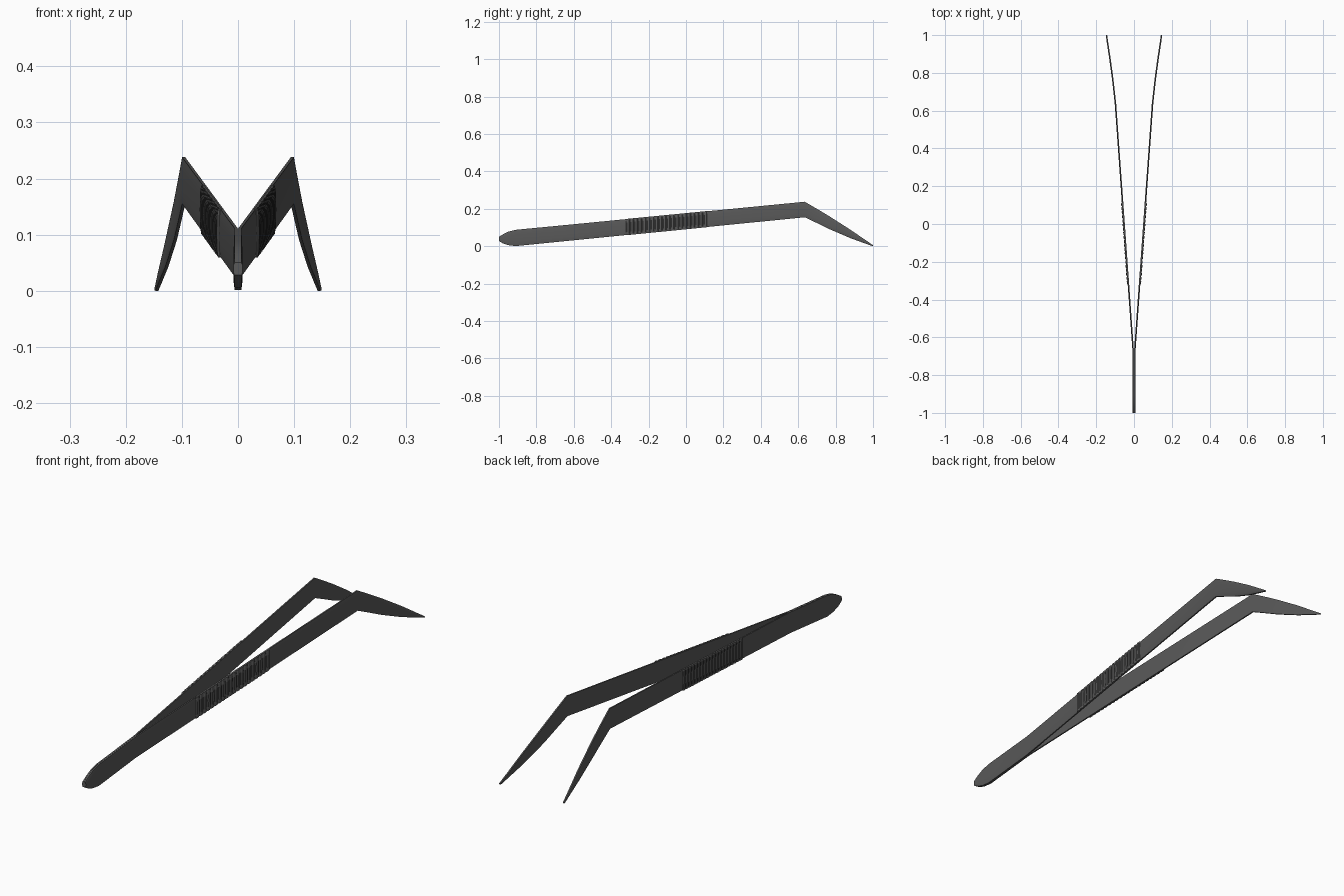
import bpy, bmesh, math

if "Cube" in bpy.data.objects:
    bpy.data.objects.remove(bpy.data.objects["Cube"])

steel = bpy.data.materials.new("dark_steel")
steel.diffuse_color = (0.1, 0.1, 0.1, 1)
steel.use_nodes = True
steel.node_tree.nodes["Principled BSDF"].inputs["Base Color"].default_value = steel.diffuse_color

# Blade stations: y, inner x, bottom z, top z, thickness
BLADE = [
    (-1.00, 0.0003, 0.028, 0.050, 0.0080),
    (-0.98, 0.0003, 0.016, 0.063, 0.0080),
    (-0.95, 0.0003, 0.006, 0.078, 0.0080),
    (-0.91, 0.0003, 0.001, 0.088, 0.0080),
    (-0.67, 0.0003, 0.025, 0.111, 0.0080),
    (0.635, 0.0940, 0.155, 0.238, 0.0080),
    (0.70, 0.1010, 0.124, 0.200, 0.0080),
    (0.77, 0.1090, 0.090, 0.158, 0.0080),
    (0.88, 0.1240, 0.043, 0.088, 0.0080),
    (0.96, 0.1360, 0.014, 0.033, 0.0080),
    (1.00, 0.1420, 0.000, 0.006, 0.0070),
]


def section(y, x, zb, zt, t, n=8):
    """Flat inner face, gently domed outer face."""
    pts = [(x, y, zb), (x, y, zt)]
    for i in range(n + 1):
        f = 1 - i / n
        dome = math.sqrt(max(0, 1 - (2 * f - 1) ** 2))
        pts.append((x + t * (0.7 + 0.3 * dome), y, zb + (zt - zb) * f))
    return pts


def loft(name, stations, angle):
    bm = bmesh.new()
    rings = [[bm.verts.new(p) for p in section(*s)] for s in stations]
    for a, b in zip(rings, rings[1:]):
        for i in range(len(a)):
            j = (i + 1) % len(a)
            bm.faces.new((a[i], a[j], b[j], b[i]))
    bm.faces.new(rings[0])
    bm.faces.new(rings[-1])
    bmesh.ops.recalc_face_normals(bm, faces=bm.faces)
    me = bpy.data.meshes.new(name)
    bm.to_mesh(me)
    bm.free()
    me.materials.append(steel)
    ob = bpy.data.objects.new(name, me)
    bpy.context.collection.objects.link(ob)
    bpy.ops.object.select_all(action='DESELECT')
    ob.select_set(True)
    bpy.context.view_layer.objects.active = ob
    bpy.ops.object.shade_smooth_by_angle(angle=math.radians(angle))
    mirror = ob.modifiers.new("both_sides", 'MIRROR')
    mirror.use_mirror_merge = False
    return ob


# Two mirrored tweezer arms, joined at the back
loft("tweezer_arm", BLADE, 30)

# Ribbed finger grip on the outside of each arm
a, b = BLADE[4], BLADE[5]
ribs, y0, y1 = 20, -0.32, 0.115
pitch = (y1 - y0) / ribs
stations = []
for k in range(ribs):
    for frac, t in ((0.0, 0.005), (0.2, 0.0085), (0.7, 0.0085), (0.9, 0.005)):
        y = y0 + (k + frac) * pitch
        f = (y - a[0]) / (b[0] - a[0])
        x, zb, zt = (a[i] + (b[i] - a[i]) * f for i in (1, 2, 3))
        stations.append((y, x + 0.0035, zb - 0.001, zt + 0.001, t))
loft("finger_grip", stations, 25)
